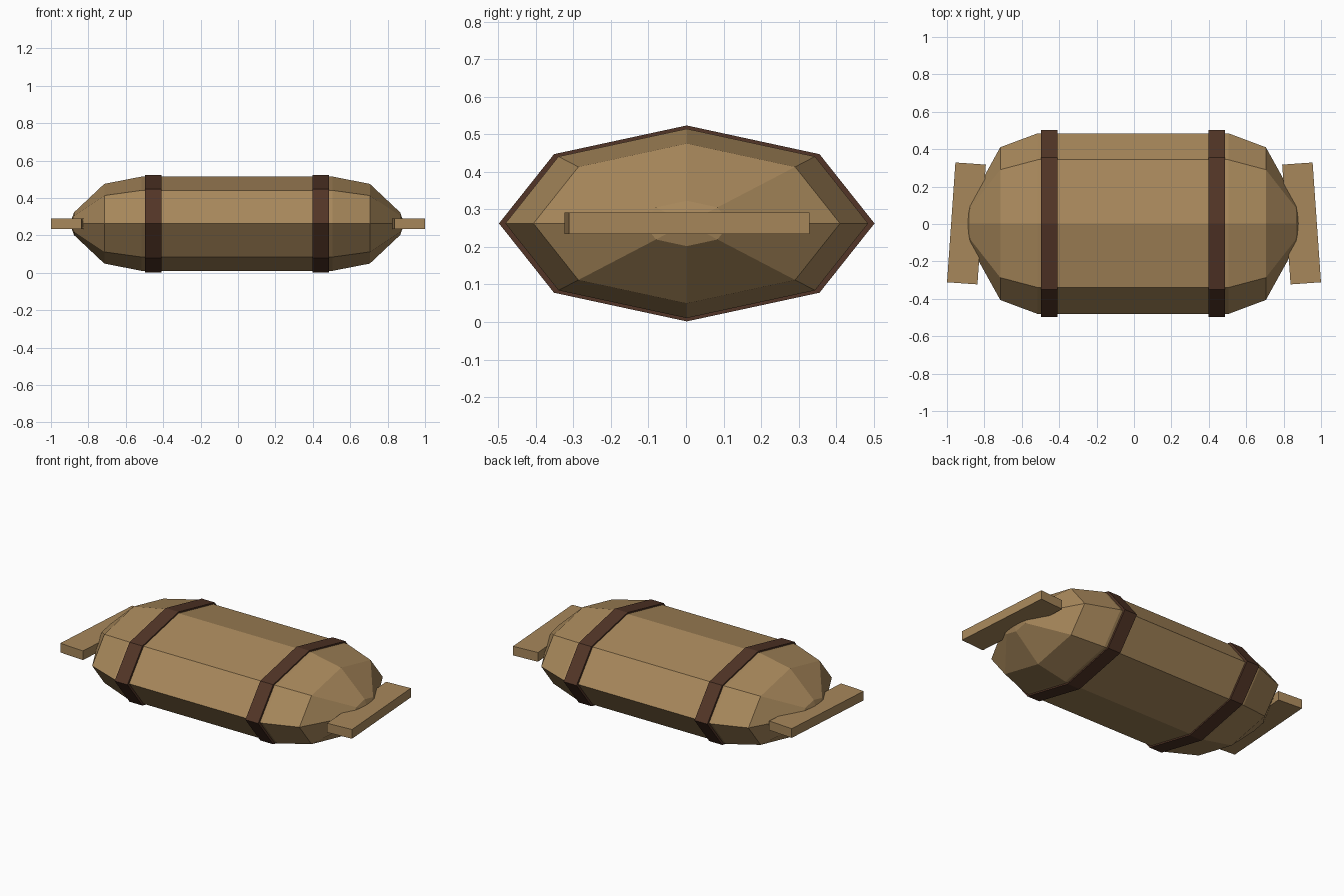
import bpy
import bmesh
from math import cos, sin, pi, radians
from mathutils import Matrix

if "Cube" in bpy.data.objects:
    bpy.data.objects.remove(bpy.data.objects["Cube"], do_unlink=True)

SIDES, HALF_WIDTH, HALF_HEIGHT = 8, 0.483, 0.252
CENTRE = (-0.005, 0.002, 0.2625)


def material(name, rgb):
    mat = bpy.data.materials.new(name)
    mat.use_nodes = True
    mat.diffuse_color = (*rgb, 1)
    mat.node_tree.nodes["Principled BSDF"].inputs["Base Color"].default_value = (*rgb, 1)
    return mat


def add_object(name, bm, mat, location):
    bmesh.ops.recalc_face_normals(bm, faces=bm.faces)
    mesh = bpy.data.meshes.new(name)
    bm.to_mesh(mesh)
    bm.free()
    mesh.materials.append(mat)
    obj = bpy.data.objects.new(name, mesh)
    obj.location = location
    bpy.context.collection.objects.link(obj)
    return obj


def oval_loft(name, profile, mat, location):
    """Loft flattened octagon rings along x; profile holds (x, scale)."""
    bm = bmesh.new()
    rings = []
    for x, s in profile:
        rings.append([bm.verts.new((x, s * HALF_WIDTH * cos(2 * pi * i / SIDES),
                                    s * HALF_HEIGHT * sin(2 * pi * i / SIDES)))
                      for i in range(SIDES)])
    for a, b in zip(rings, rings[1:]):
        for i in range(SIDES):
            j = (i + 1) % SIDES
            bm.faces.new((a[i], a[j], b[j], b[i]))
    for ring in (rings[0], rings[-1]):
        bm.faces.new(ring)
    bmesh.ops.remove_doubles(bm, verts=bm.verts, dist=0.0005)
    return add_object(name, bm, mat, location)


tan = material("tan canvas", (0.39, 0.245, 0.105))
brown = material("dark brown leather", (0.085, 0.036, 0.02))

# Rolled body with tapered, nearly pointed ends
half = [(0.51, 1), (0.71, 0.845), (0.872, 0.24), (0.893, 0.01)]
profile = [(-x, s) for x, s in reversed(half)] + half
oval_loft("rolled_body", profile, tan, CENTRE)

for side, label in ((1, "left"), (-1, "right")):
    # Strap around the body
    x, y, z = CENTRE
    oval_loft(label + "_strap", [(-0.044, 1.035), (0.044, 1.035)], brown,
              (x + side * 0.448, y, z))

    # Flat end flap, slightly turned
    bm = bmesh.new()
    bmesh.ops.create_cube(bm, size=1, matrix=Matrix.Diagonal((0.163, 0.642, 0.057, 1)))
    flap = add_object(label + "_end_flap", bm, tan, (side * 0.896, 0.003, z))
    flap.rotation_euler.z = side * radians(4)
